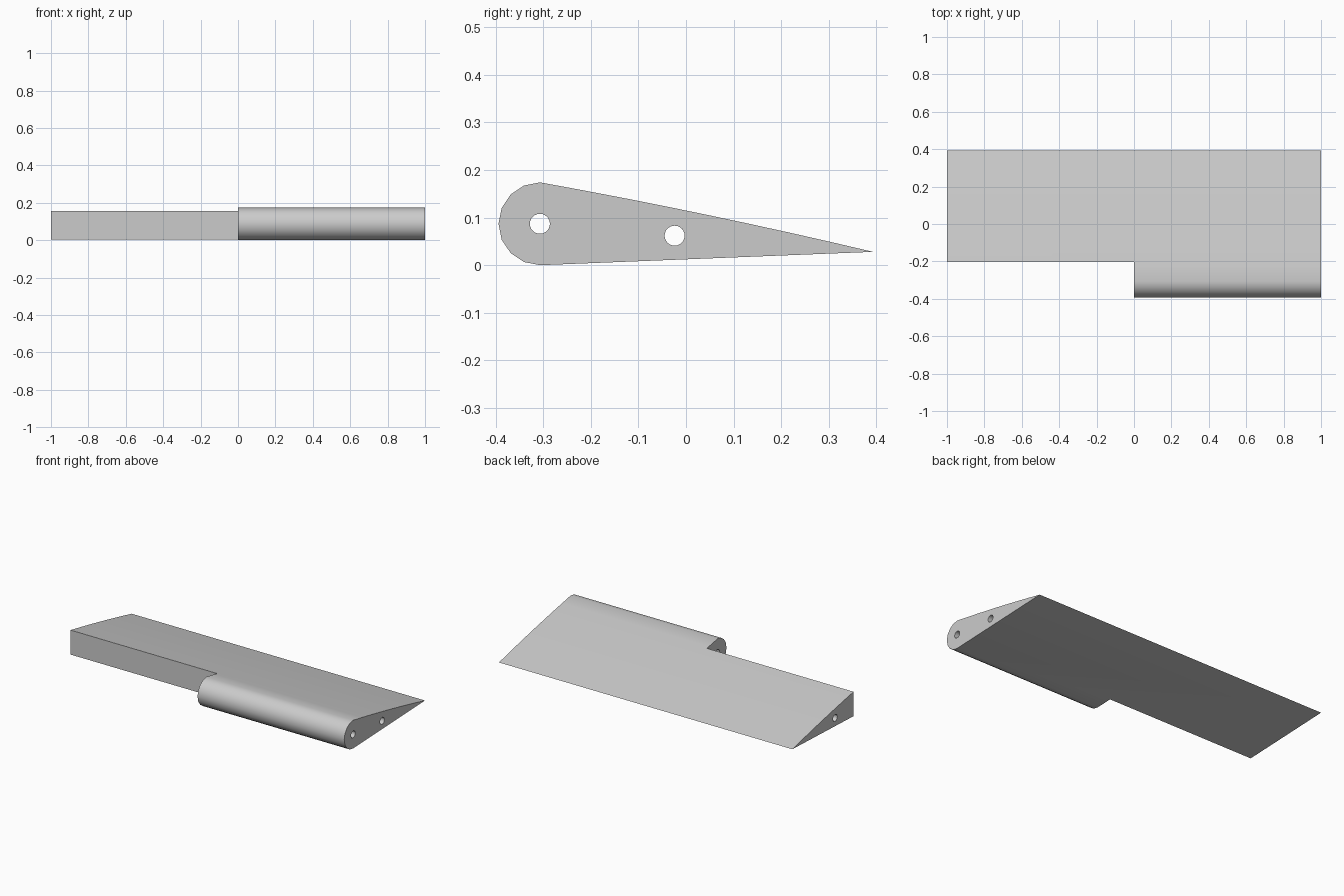
import bpy, bmesh
from math import pi, sin, cos, radians

cube = bpy.data.objects.get("Cube")
if cube:
    bpy.data.objects.remove(cube, do_unlink=True)

grey = bpy.data.materials.new("light grey")
grey.use_nodes = True
colour = (0.6, 0.6, 0.6, 1)
grey.diffuse_color = colour
grey.node_tree.nodes["Principled BSDF"].inputs["Base Color"].default_value = colour

NOSE_Y, NOSE_Z, R = -0.307, 0.087, 0.087
TAIL_Y, TAIL_Z = 0.393, 0.028
STEP_Y = -0.203


def extrude(name, outline, x0, x1):
    """Extrude a (y, z) outline along x."""
    bm = bmesh.new()
    face = bm.faces.new([bm.verts.new((x0, y, z)) for y, z in outline])
    result = bmesh.ops.extrude_face_region(bm, geom=[face])
    moved = [g for g in result["geom"] if isinstance(g, bmesh.types.BMVert)]
    bmesh.ops.translate(bm, verts=moved, vec=(x1 - x0, 0, 0))
    bmesh.ops.recalc_face_normals(bm, faces=bm.faces)
    mesh = bpy.data.meshes.new(name)
    bm.to_mesh(mesh)
    bm.free()
    mesh.materials.append(grey)
    obj = bpy.data.objects.new(name, mesh)
    bpy.context.collection.objects.link(obj)
    return obj


def circle(y, z, r, n):
    return [(y + r * cos(2 * pi * i / n), z + r * sin(2 * pi * i / n)) for i in range(n)]


def cut(target, tool):
    mod = target.modifiers.new(tool.name, 'BOOLEAN')
    mod.operation = 'DIFFERENCE'
    mod.solver = 'EXACT'
    mod.object = tool
    bpy.context.view_layer.objects.active = target
    bpy.ops.object.modifier_apply(modifier=mod.name)
    bpy.data.objects.remove(tool, do_unlink=True)


# Wing section: round nose, slightly bowed top, flat underside
nose = [(NOSE_Y - R * sin(pi * i / 8), NOSE_Z - R * cos(pi * i / 8)) for i in range(9)]
top = []
for i in range(1, 8):
    t = i / 8
    top.append((NOSE_Y + t * (TAIL_Y - NOSE_Y),
                2 * R + t * (TAIL_Z - 2 * R) + 0.02 * t * (1 - t)))
wing = extrude("wing_panel", nose + top + [(TAIL_Y, TAIL_Z)], -1, 1)

# Step in the leading edge of the right half
cut(wing, extrude("step_cutter", [(-0.6, -0.2), (STEP_Y, -0.2), (STEP_Y, 0.4), (-0.6, 0.4)], -1.2, 0))

# Bores for the hinge pin and the spar
for name, y, z in (("pin_bore", NOSE_Y, NOSE_Z), ("spar_bore", -0.024, 0.062)):
    cut(wing, extrude(name, circle(y, z, 0.021, 24), -1.1, 1.1))

bpy.ops.object.select_all(action='DESELECT')
wing.select_set(True)
bpy.context.view_layer.objects.active = wing
bpy.ops.object.shade_smooth_by_angle(angle=radians(30))
